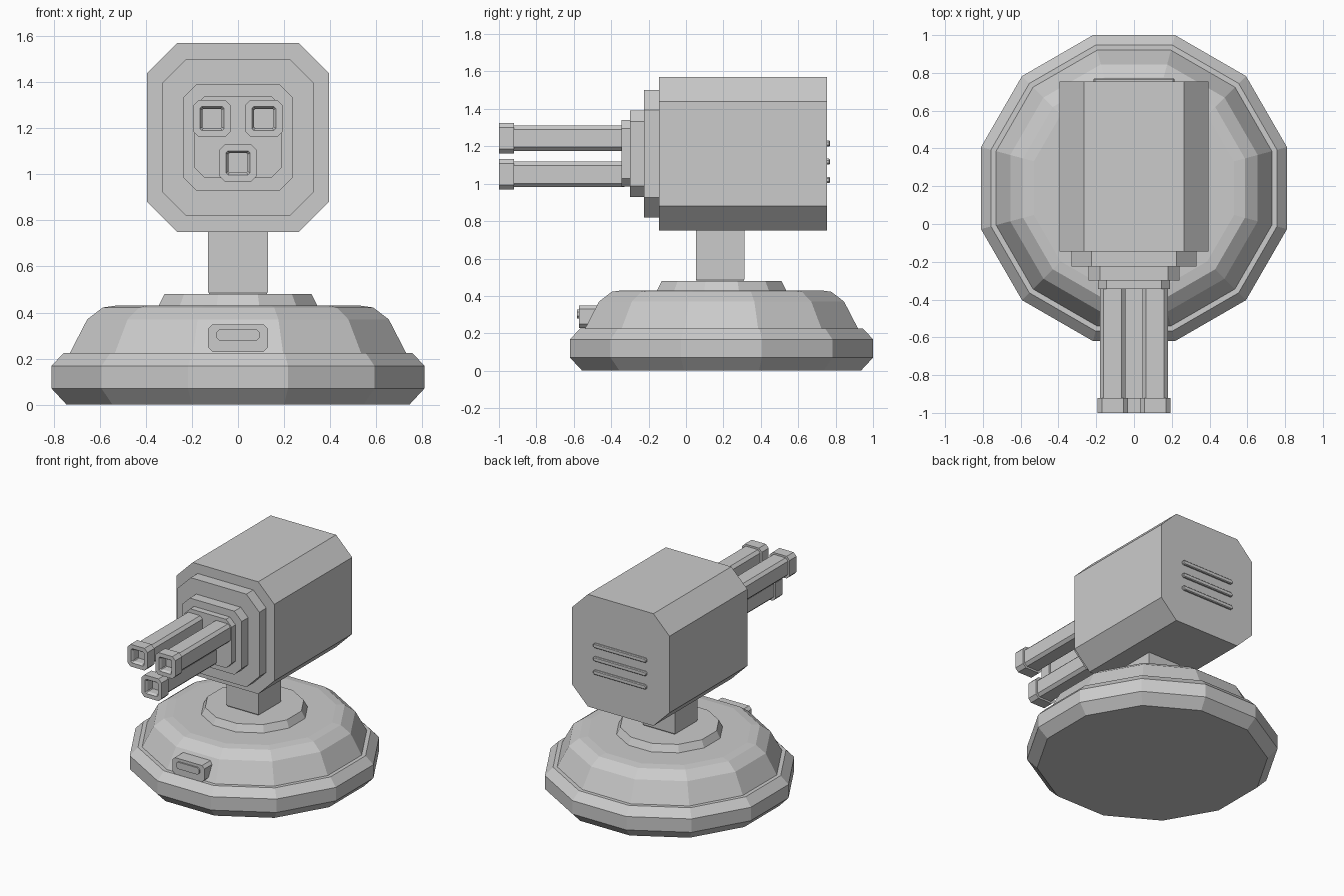
import bpy, bmesh, math

if "Cube" in bpy.data.objects:
    bpy.data.objects.remove(bpy.data.objects["Cube"])

gray = bpy.data.materials.new("plain gray")
gray.diffuse_color = (0.6, 0.6, 0.6, 1)
gray.use_nodes = True
gray.node_tree.nodes["Principled BSDF"].inputs["Base Color"].default_value = gray.diffuse_color


def loft(name, rings):
    """Skin a list of equal-length point rings and cap both ends."""
    bm = bmesh.new()
    loops = [[bm.verts.new(p) for p in ring] for ring in rings]
    n = len(loops[0])
    for a, b in zip(loops, loops[1:]):
        for i in range(n):
            j = (i + 1) % n
            bm.faces.new((a[i], a[j], b[j], b[i]))
    bm.faces.new(loops[0])
    bm.faces.new(loops[-1])
    bmesh.ops.recalc_face_normals(bm, faces=bm.faces)
    me = bpy.data.meshes.new(name)
    bm.to_mesh(me)
    bm.free()
    me.materials.append(gray)
    ob = bpy.data.objects.new(name, me)
    bpy.context.collection.objects.link(ob)
    return ob


def octagon(y, w, h, c, cx=0, cz=0):
    """Chamfered rectangle facing y, half sizes w and h, chamfer c."""
    pts = [(w, h - c), (w - c, h), (c - w, h), (-w, h - c),
           (-w, c - h), (c - w, -h), (w - c, -h), (w, c - h)]
    return [(cx + x, y, cz + z) for x, z in pts]


def disc(z, apothem):
    """Twelve-sided ring with flat sides facing the axes."""
    r = apothem / math.cos(math.pi / 12)
    return [(r * math.cos(math.radians(15 + 30 * i)),
             0.19 + r * math.sin(math.radians(15 + 30 * i)), z) for i in range(12)]


# Twelve-sided base and the raised collar on it
loft("base", [disc(z, a) for z, a in [
    (0, 0.745), (0.07, 0.81), (0.168, 0.81), (0.225, 0.757), (0.225, 0.73),
    (0.37, 0.655), (0.422, 0.587), (0.43, 0.53)]])
loft("collar", [disc(0.42, 0.35), disc(0.48, 0.32)])

# Square post, narrowed slightly at its foot
loft("post", [[(sx * w, 0.183 + sy * w, z) for sx, sy in
               [(-1, -1), (1, -1), (1, 1), (-1, 1)]]
              for z, w in [(0.47, 0.12), (0.49, 0.13), (0.78, 0.13)]])

# Head and the stepped plates on its front
for name, y0, y1, w, h, c, cz in [
        ("head", -0.145, 0.755, 0.395, 0.41, 0.13, 1.16),
        ("large_plate", -0.225, -0.14, 0.33, 0.34, 0.105, 1.16),
        ("middle_plate", -0.30, -0.22, 0.24, 0.232, 0.06, 1.16),
        ("small_plate", -0.345, -0.29, 0.19, 0.178, 0.045, 1.162)]:
    loft(name, [octagon(y0, w, h, c, 0, cz), octagon(y1, w, h, c, 0, cz)])

# Three barrels with thick muzzles and square bores
for i, (cx, cz) in enumerate([(-0.113, 1.243), (0.112, 1.243), (0, 1.05)]):
    loft(f"barrel_{i + 1}", [octagon(y, w, w, c, cx, cz) for y, w, c in [
        (-0.33, 0.068, 0.02), (-0.92, 0.068, 0.02), (-0.92, 0.081, 0.024),
        (-1.0, 0.081, 0.024), (-1.0, 0.052, 0.008), (-0.985, 0.042, 0.005),
        (-0.93, 0.042, 0.005)]])

# Rounded vent bars on the back
for i in range(3):
    z = 1.02 + i * 0.0975
    loft(f"vent_{i + 1}", [octagon(y, w, h, c, 0, z) for y, w, h, c in [
        (0.75, 0.215, 0.016, 0.009), (0.765, 0.215, 0.016, 0.009),
        (0.77, 0.21, 0.011, 0.006)]])

# Small control box on the front of the base
loft("control_box", [octagon(y, 0.13, 0.06, 0.02, 0, 0.289) for y in (-0.573, -0.44)])
loft("control_bar", [octagon(y, 0.094, 0.025, 0.014, 0, 0.303) for y in (-0.583, -0.56)])
